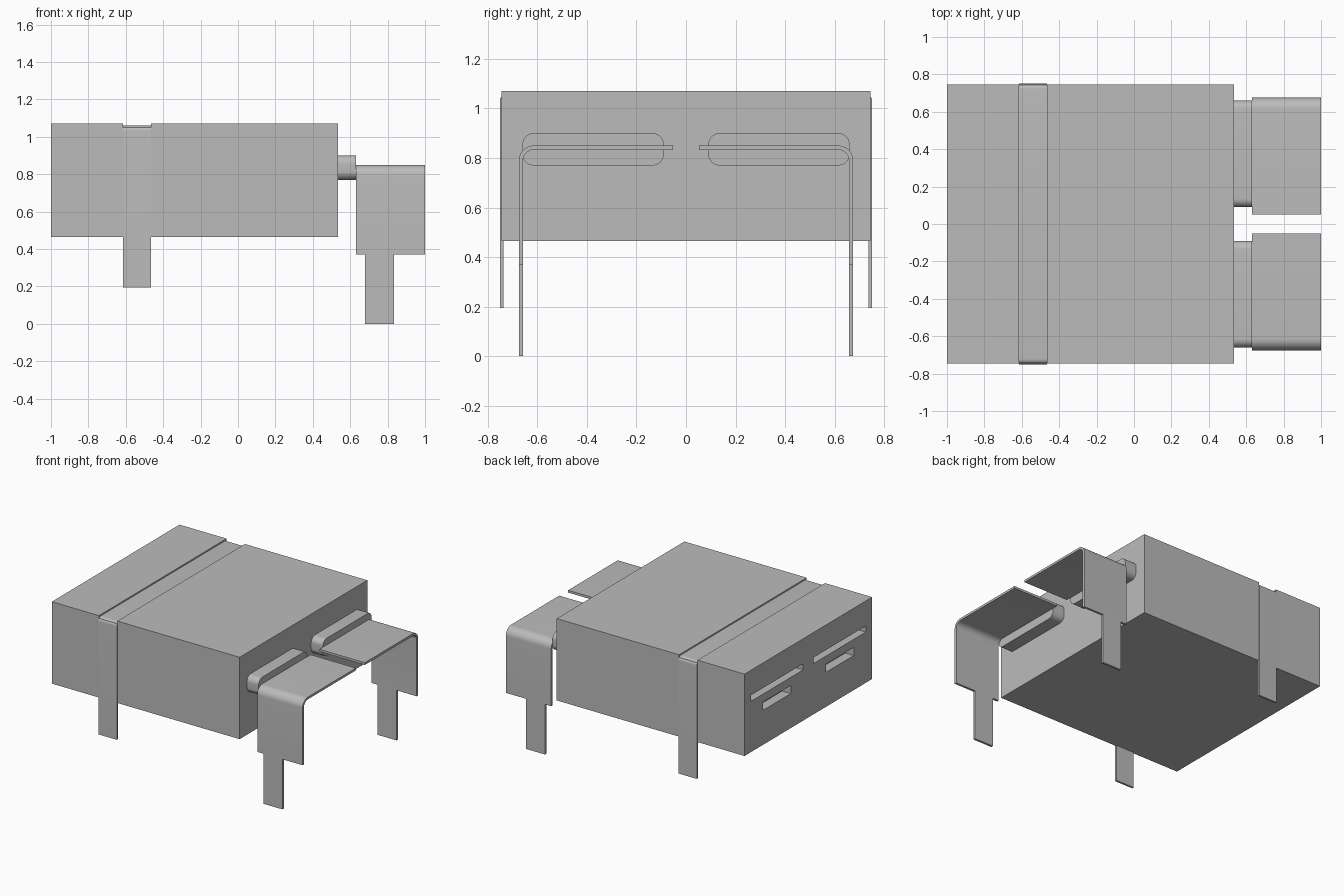
import bpy, bmesh, math

if "Cube" in bpy.data.objects:
    bpy.data.objects.remove(bpy.data.objects["Cube"], do_unlink=True)

GREY = (0.5, 0.5, 0.5, 1.0)
grey = bpy.data.materials.new("plain grey")
grey.use_nodes = True
grey.diffuse_color = GREY
grey.node_tree.nodes["Principled BSDF"].inputs["Base Color"].default_value = GREY


def arc(cy, cz, r, start, end, steps=10):
    """Points of an arc in the y-z plane, angles in degrees."""
    return [(cy + r * math.cos(math.radians(start + (end - start) * i / steps)),
             cz + r * math.sin(math.radians(start + (end - start) * i / steps)))
            for i in range(steps + 1)]


def extrude_x(name, profile, x0, x1):
    """Solid made by sweeping a y-z profile from x0 to x1."""
    bm = bmesh.new()
    base = bm.faces.new([bm.verts.new((x0, y, z)) for y, z in profile])
    swept = bmesh.ops.extrude_face_region(bm, geom=[base])
    verts = [v for v in swept["geom"] if isinstance(v, bmesh.types.BMVert)]
    bmesh.ops.translate(bm, verts=verts, vec=(x1 - x0, 0, 0))
    bmesh.ops.recalc_face_normals(bm, faces=bm.faces)
    mesh = bpy.data.meshes.new(name)
    bm.to_mesh(mesh)
    bm.free()
    mesh.materials.append(grey)
    obj = bpy.data.objects.new(name, mesh)
    bpy.context.collection.objects.link(obj)
    return obj


def rect(y0, y1, z0, z1):
    return [(y0, z0), (y1, z0), (y1, z1), (y0, z1)]


def smooth(obj):
    bpy.ops.object.select_all(action='DESELECT')
    obj.select_set(True)
    bpy.context.view_layer.objects.active = obj
    bpy.ops.object.shade_smooth_by_angle(angle=math.radians(30))


def cut(target, cutter):
    cutter.hide_render = True
    cutter.hide_viewport = True
    cutter.display_type = 'WIRE'
    mod = target.modifiers.new("cut", 'BOOLEAN')
    mod.operation = 'DIFFERENCE'
    mod.solver = 'EXACT'
    mod.object = cutter


def apply_cuts(target, cutters):
    for c in cutters:
        cut(target, c)
    bpy.context.view_layer.update()
    deps = bpy.context.evaluated_depsgraph_get()
    mesh = bpy.data.meshes.new_from_object(target.evaluated_get(deps))
    target.modifiers.clear()
    target.data = mesh
    for c in cutters:
        bpy.data.objects.remove(c, do_unlink=True)


# Main box, with a groove for the strap and shallow slots in the left end
body = extrude_x("body", rect(-0.745, 0.745, 0.465, 1.07), -1.0, 0.535)
cutters = [extrude_x("groove_cutter", rect(-0.9, 0.9, 1.05, 1.2), -0.615, -0.465)]
for s in (-1, 1):
    for y0, y1, z0, z1 in ((0.06, 0.67, 0.84, 0.885), (0.205, 0.53, 0.72, 0.78)):
        lo, hi = sorted((s * y0, s * y1))
        cutters.append(extrude_x("slot_cutter", rect(lo, hi, z0, z1), -1.1, -0.93))
apply_cuts(body, cutters)

# Strap folded over the box, its ends reaching below as legs
W, T, TOP, FOOT, R = 0.751, 0.015, 1.06, 0.195, 0.03
outer = [(W, FOOT)] + arc(W - R, TOP - R, R, 0, 90) + arc(-W + R, TOP - R, R, 90, 180) + [(-W, FOOT)]
r = R - T
inner = ([(-W + T, FOOT)] + arc(-W + R, TOP - R, r, 180, 90)
         + arc(W - R, TOP - R, r, 90, 0) + [(W - T, FOOT)])
smooth(extrude_x("strap", outer + inner, -0.615, -0.465))

# Terminal pairs: rounded stud, bent plate and narrow foot
for side, s in (("back", 1), ("front", -1)):
    def flip(points):
        return [(s * y, z) for y, z in points]

    c = 0.045
    stud = (arc(0.66 - c, 0.9 - c, c, 0, 90) + arc(0.09 + c, 0.9 - c, c, 90, 180)
            + arc(0.09 + c, 0.77 + c, c, 180, 270) + arc(0.66 - c, 0.77 + c, c, 270, 360))
    smooth(extrude_x(side + "_terminal_stud", flip(stud), 0.52, 0.63))

    R, t = 0.06, 0.017
    plate = ([(0.675, 0.37)] + arc(0.675 - R, 0.85 - R, R, 0, 90) + [(0.052, 0.85), (0.052, 0.85 - t)]
             + arc(0.675 - R, 0.85 - R, R - t, 90, 0) + [(0.675 - t, 0.37)])
    smooth(extrude_x(side + "_terminal_plate", flip(plate), 0.63, 1.0))
    extrude_x(side + "_terminal_foot", flip(rect(0.675 - t, 0.675, 0.0, 0.37)), 0.68, 0.835)
